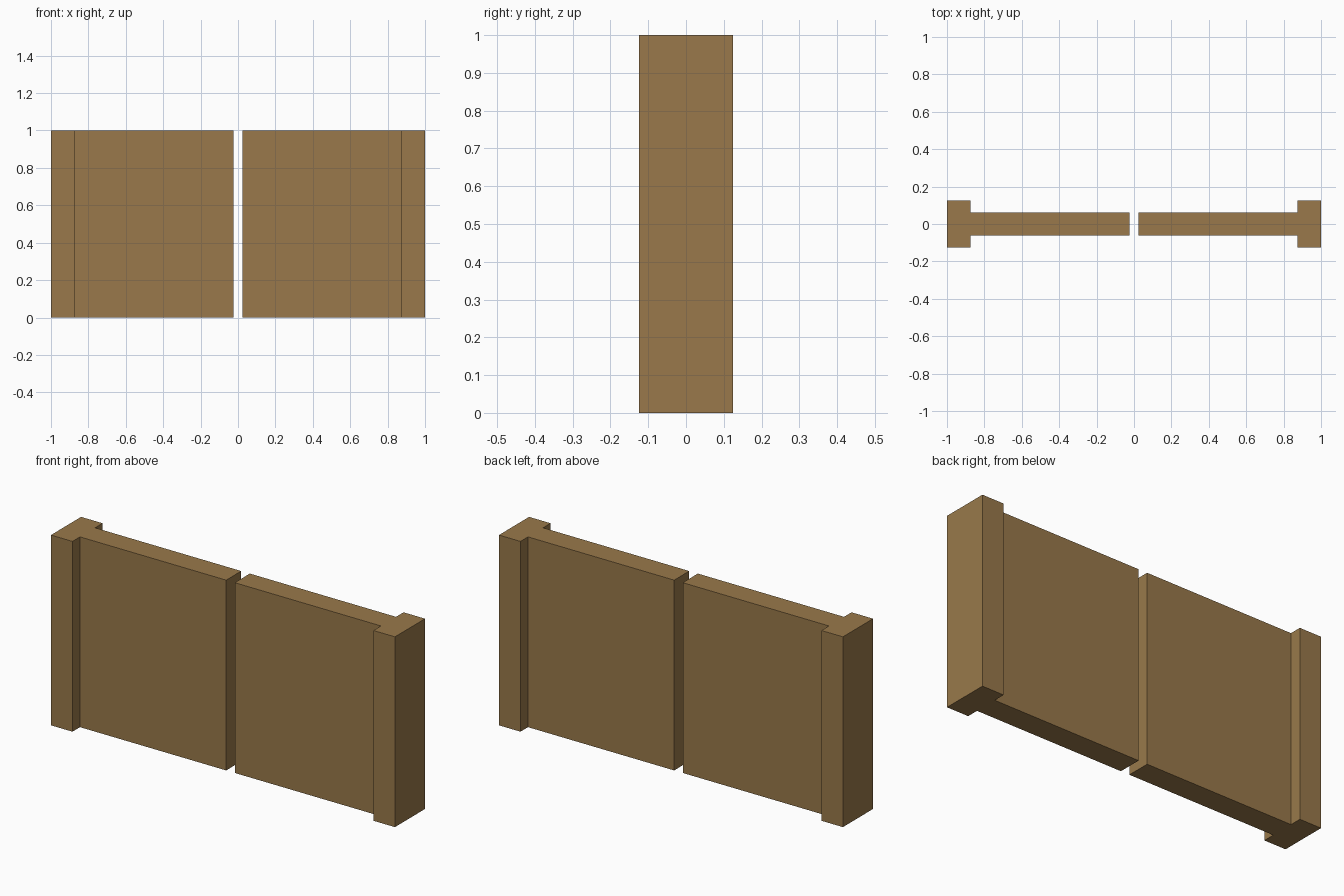
import bpy, bmesh

if "Cube" in bpy.data.objects:
    bpy.data.objects.remove(bpy.data.objects["Cube"])

HEIGHT = 1.0
POST_IN, GAP = 0.875, 0.025      # inner face of post, half gap between leaves
POST_Y, LEAF_Y = 0.125, 0.0625   # half depths

wood = bpy.data.materials.new("brown_wood")
wood.diffuse_color = (0.319, 0.191, 0.069, 1.0)
wood.use_nodes = True
wood.node_tree.nodes["Principled BSDF"].inputs["Base Color"].default_value = wood.diffuse_color


def gate_half(name, side):
    # T-shaped plan: end post and thinner leaf in one solid, extruded upwards
    plan = [(1, -POST_Y), (1, POST_Y), (POST_IN, POST_Y), (POST_IN, LEAF_Y),
            (GAP, LEAF_Y), (GAP, -LEAF_Y), (POST_IN, -LEAF_Y), (POST_IN, -POST_Y)]
    bm = bmesh.new()
    base = bm.faces.new([bm.verts.new((side * x, y, 0)) for x, y in plan])
    top = bmesh.ops.extrude_face_region(bm, geom=[base], use_keep_orig=True)
    verts = [v for v in top["geom"] if isinstance(v, bmesh.types.BMVert)]
    bmesh.ops.translate(bm, verts=verts, vec=(0, 0, HEIGHT))
    bmesh.ops.recalc_face_normals(bm, faces=bm.faces)
    mesh = bpy.data.meshes.new(name)
    bm.to_mesh(mesh)
    bm.free()
    mesh.materials.append(wood)
    bpy.context.collection.objects.link(bpy.data.objects.new(name, mesh))


# Two mirrored halves with a narrow gap between them
gate_half("left_gate_half", -1)
gate_half("right_gate_half", 1)
